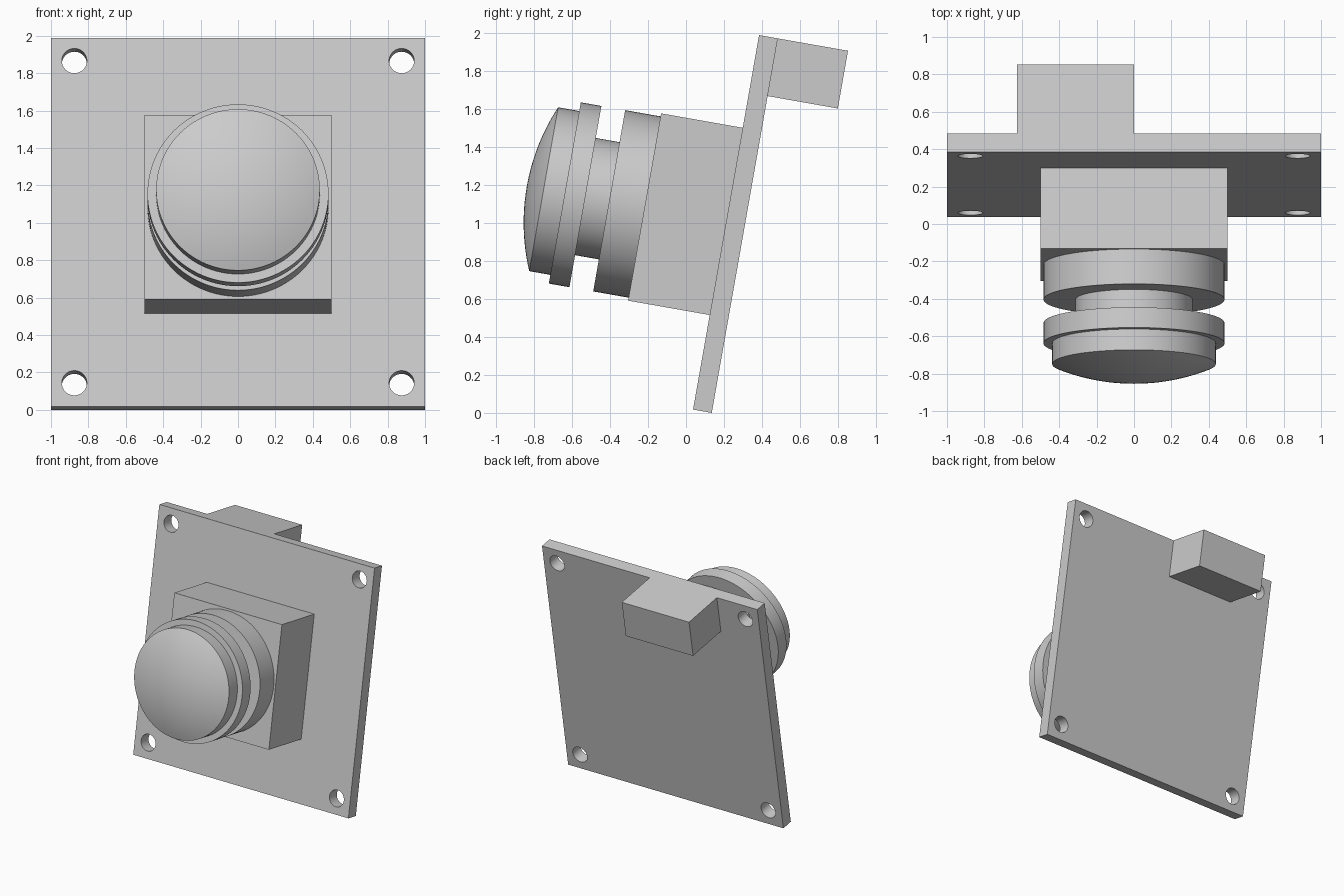
import bpy, bmesh, math
from mathutils import Matrix, Vector

if "Cube" in bpy.data.objects:
    bpy.data.objects.remove(bpy.data.objects["Cube"])

# Everything is modelled upright, then leaned back 10 degrees about the plate's lower front edge
TILT = Matrix.Translation((0, 0.037, 0.0174)) @ Matrix.Rotation(math.radians(-10), 4, 'X')
AXIS_Z = 1.005      # height of the lens axis on the plate
SEGMENTS = 96

grey = bpy.data.materials.new("light grey")
grey.diffuse_color = (0.6, 0.6, 0.6, 1)
grey.use_nodes = True
grey.node_tree.nodes["Principled BSDF"].inputs["Base Color"].default_value = grey.diffuse_color


def finish(name, bm, smooth=False):
    bmesh.ops.recalc_face_normals(bm, faces=bm.faces)
    mesh = bpy.data.meshes.new(name)
    bm.to_mesh(mesh)
    bm.free()
    mesh.materials.append(grey)
    ob = bpy.data.objects.new(name, mesh)
    bpy.context.collection.objects.link(ob)
    ob.matrix_world = TILT
    bpy.ops.object.select_all(action='DESELECT')
    ob.select_set(True)
    bpy.context.view_layer.objects.active = ob
    if smooth:
        bpy.ops.object.shade_smooth_by_angle(angle=math.radians(30))
    return ob


def box(name, lo, hi):
    lo, hi = Vector(lo), Vector(hi)
    bm = bmesh.new()
    bmesh.ops.create_cube(bm, size=1, matrix=Matrix.Translation((lo + hi) / 2)
                          @ Matrix.Diagonal((*(hi - lo), 1)))
    return finish(name, bm)


def lathe(name, profile):
    """Spin (radius, y) points around the lens axis; both ends lie on the axis."""
    bm = bmesh.new()
    verts = [bm.verts.new((0, y, AXIS_Z + r)) for r, y in profile]
    edges = [bm.edges.new(pair) for pair in zip(verts, verts[1:])]
    bmesh.ops.spin(bm, geom=verts + edges, cent=(0, 0, AXIS_Z), axis=(0, 1, 0),
                   angle=math.tau, steps=SEGMENTS, use_duplicate=False)
    bmesh.ops.remove_doubles(bm, verts=bm.verts, dist=1e-5)
    return finish(name, bm, True)


def disc(name, r, front, back):
    return lathe(name, [(0, back), (r, back), (r, front), (0, front)])


# Mounting plate with four corner holes
plate = box("mounting_plate", (-1, 0, 0), (1, 0.1, 2))
bm = bmesh.new()
for x in (-0.875, 0.875):
    for z in (0.128, 1.877):
        bmesh.ops.create_cone(bm, cap_ends=True, segments=48, radius1=0.067, radius2=0.067, depth=0.4,
                              matrix=Matrix.Translation((x, 0.05, z)) @ Matrix.Rotation(math.pi / 2, 4, 'X'))
cutter = finish("hole_cutter", bm)
cutter.hide_render = True
cut = plate.modifiers.new("holes", 'BOOLEAN')
cut.object, cut.operation, cut.solver = cutter, 'DIFFERENCE', 'EXACT'
bpy.context.view_layer.objects.active = plate
bpy.ops.object.modifier_apply(modifier=cut.name)
bpy.data.objects.remove(cutter)
bpy.ops.object.select_all(action='DESELECT')
plate.select_set(True)
bpy.ops.object.shade_smooth_by_angle(angle=math.radians(30))

# Square lens holder on the front, connector on the back
box("lens_holder", (-0.5, -0.436, AXIS_Z - 0.5), (0.5, 0, AXIS_Z + 0.5))
box("connector", (-0.625, 0.1, 1.692), (0, 0.475, 2))

# Stepped lens barrel
disc("barrel_base", 0.484, -0.625, -0.436)
disc("barrel_neck", 0.313, -0.752, -0.625)
disc("focus_ring", 0.484, -0.862, -0.752)

# Lens head with a shallow domed front
R, RISE, EDGE = 0.4375, 0.09, -0.975
sphere = (R * R + RISE * RISE) / (2 * RISE)
half = math.asin(R / sphere)
dome = [(sphere * math.sin(half * (1 - i / 12)),
         EDGE - RISE + sphere * (1 - math.cos(half * (1 - i / 12)))) for i in range(13)]
lathe("lens_head", [(0, -0.862), (R, -0.862)] + dome)
